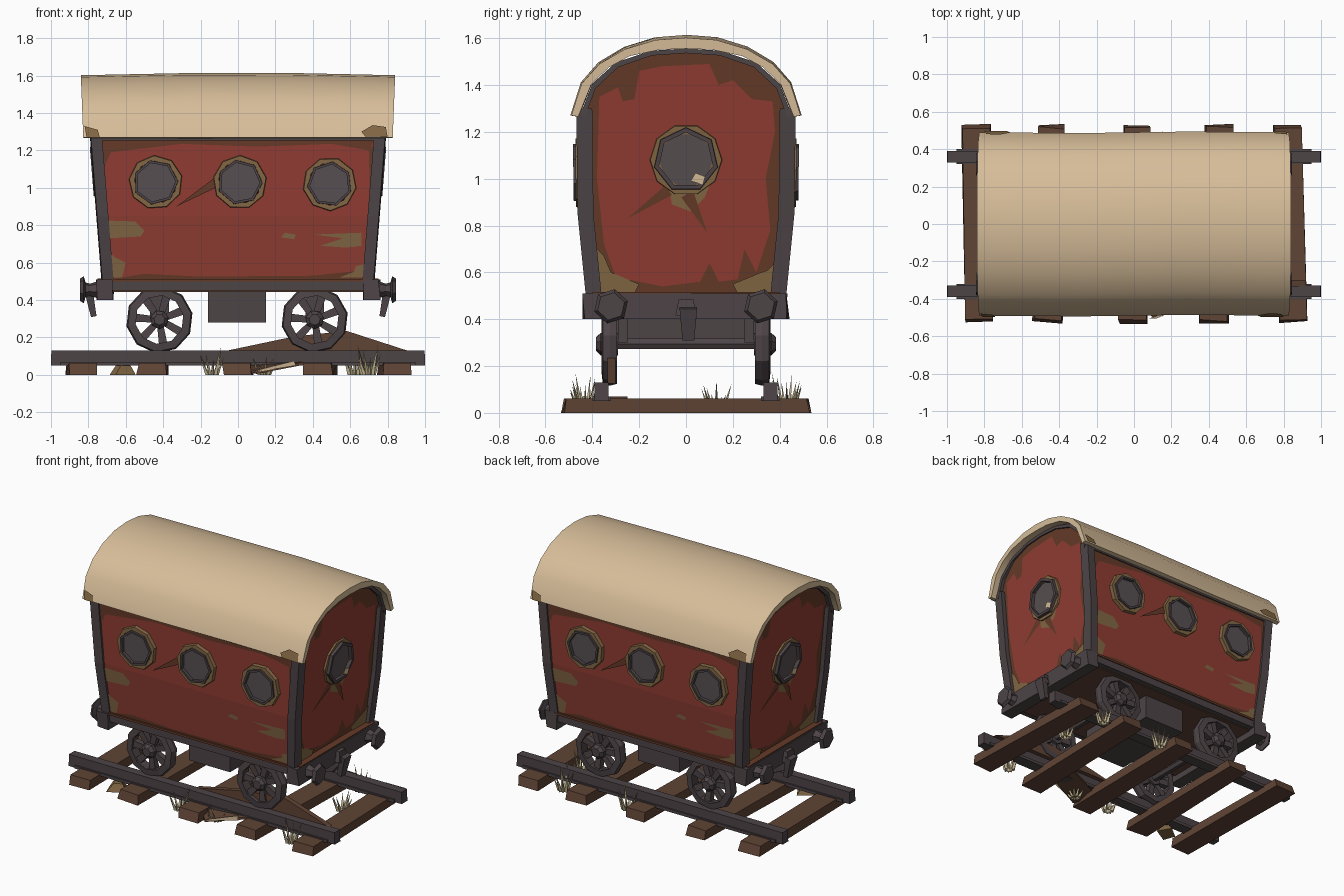
import bpy, bmesh, math, random
from mathutils import Vector, Matrix

random.seed(4)
if "Cube" in bpy.data.objects:
    bpy.data.objects.remove(bpy.data.objects["Cube"])


def material(name, r, g, b):
    m = bpy.data.materials.new(name)
    m.use_nodes = True
    m.diffuse_color = (r, g, b, 1)
    m.node_tree.nodes["Principled BSDF"].inputs["Base Color"].default_value = (r, g, b, 1)
    return m


RED = material("red paint", .28, .046, .032)
RUST = material("rust brown", .13, .042, .021)
TAN = material("bare tan wood", .225, .135, .058)
DARK = material("dark iron", .075, .058, .062)
GLASS = material("dusky glass", .095, .078, .082)
WOOD = material("sleeper wood", .115, .057, .035)
CREAM = material("cream canvas", .68, .51, .32)
GRASS = material("dry grass", .50, .42, .25)


def add(name, verts, faces, *mats):
    me = bpy.data.meshes.new(name)
    me.from_pydata([tuple(v) for v in verts], [], faces)
    for m in mats:
        me.materials.append(m)
    ob = bpy.data.objects.new(name, me)
    bpy.context.collection.objects.link(ob)
    return ob


def loft(name, rings, *mats, loop=False):
    """Skin closed rings; cap the ends, or join last to first."""
    n, k = len(rings[0]), len(rings)
    faces = []
    for a in range(k if loop else k - 1):
        b = (a + 1) % k
        for i in range(n):
            j = (i + 1) % n
            faces.append((a * n + i, a * n + j, b * n + j, b * n + i))
    if not loop:
        faces += [tuple(range(n)), tuple(range((k - 1) * n, k * n))]
    ob = add(name, [v for r in rings for v in r], faces, *mats)
    bm = bmesh.new()
    bm.from_mesh(ob.data)
    bmesh.ops.recalc_face_normals(bm, faces=bm.faces)
    bm.to_mesh(ob.data)
    bm.free()
    return ob


def box(name, centre, size, mat, turn=0, axis='Z', taper=1, jitter=0):
    rot = Matrix.Rotation(turn, 3, axis)
    rings = []
    for z, t in ((-.5, 1), (.5, taper)):
        rings.append([Vector(centre) + rot @ Vector((x * size[0] * t, y * size[1] * t, z * size[2]))
                      + Vector((random.uniform(-jitter, jitter), random.uniform(-jitter, jitter), 0))
                      for x, y in ((-.5, -.5), (.5, -.5), (.5, .5), (-.5, .5))])
    return loft(name, rings, mat)


def circle(r, n, phase=0):
    return [(r * math.cos(2 * math.pi * i / n + phase), r * math.sin(2 * math.pi * i / n + phase))
            for i in range(n)]


# Wall shape: half depth and half length at a height
def hy(z):
    return .41 + .1 * (z - .5) if z < .85 else .445 + .012 * (z - .85)


def hx(z):
    return .70 + .08 * (z - .5)


def side(s):
    return lambda u, z, d: (s * u, -s * (hy(z) + d), z)


def end(s):
    return lambda u, z, d: (s * (hx(z) + d), s * u, z)


def eave(s):
    return lambda u, z, d: (s * u, -s * (.495 - .33 * (z - 1.27) + d), z)


def patch(name, place, pts, mat, d=.004):
    return add(name, [place(u, z, d) for u, z in pts], [tuple(range(len(pts)))], mat)


def ring(name, place, u0, z0, outer, inner, depth, n, mat, phase=0):
    rings = [[place(u0 + u, z0 + z, d) for u, z in circle(r, n, phase)]
             for r, d in ((outer, -.01), (outer * .97, depth), (inner, depth), (inner, -.01))]
    return loft(name, rings, mat, loop=True)


# Carriage body with arched ends
half = [(.41, .5), (.445, .85), (.45, 1.27), (.40, 1.40), (.30, 1.49), (.15, 1.54)]
arch = half + [(0, 1.55)] + [(-y, z) for y, z in reversed(half)]
body = loft("carriage_body", [[(s * hx(z), y, z) for y, z in arch] for s in (-1, 1)], RED, RUST)
for f in body.data.polygons:
    f.material_index = int(abs(f.normal.x) > .7)

# Bowed canvas roof
outer = [(.49, 1.27), (.445, 1.41), (.37, 1.495), (.26, 1.56), (.13, 1.6)]
inner = [(.46, 1.265), (.405, 1.405), (.33, 1.48), (.24, 1.53), (.11, 1.558)]


def mirrored(pts, top):
    return pts + [(0, top)] + [(-y, z) for y, z in reversed(pts)]


section = mirrored(outer, 1.61) + mirrored(inner, 1.562)[::-1]
stations = ((-.84, -.008, 0), (-.29, .003, -.004), (.28, .004, .004), (.84, -.008, 0))
roof = loft("roof", [[(x * (.985 + .045 * (z - 1.27)), y + dy, z + lift * (z - 1.27) * 3)
                      for y, z in section] for x, lift, dy in stations], CREAM)
bpy.ops.object.select_all(action='DESELECT')
bpy.context.view_layer.objects.active = roof
roof.select_set(True)
bpy.ops.object.shade_smooth_by_angle(angle=math.radians(32))

# Corner posts and trim under the eaves
for sx in (-1, 1):
    for sy in (-1, 1):
        rings = []
        for z in (.49, .85, 1.3):
            x, y = hx(z), hy(z)
            rings.append([(sx * (x + a), sy * (y + b), z)
                          for a, b in ((-.035, -.05), (.03, -.05), (.025, .018), (-.035, .014))])
        loft("corner_post", rings, DARK)
    box("eave_trim", (0, sx * .452, 1.265), (1.52, .02, .022), DARK)
    rim = [[(sx * (hx(1.5) + d), y * w, z + dz) for y, z in half[2:] + [(0, 1.55)]
            + [(-y, z) for y, z in reversed(half[2:])]]
           for d, w, dz in ((-.01, 1, .006), (.012, 1, .006), (.012, .965, -.014), (-.01, .965, -.014))]
    n = len(rim[0])
    loft("end_arch_trim", [[r[i] for r in rim] for i in range(n)], DARK)

# Worn paint and windows, repeated on the opposite wall by a half turn
red_panel = [(-.3, .58), (-.1, .54), (.06, .56), (.1, .64), (.14, .56), (.22, .57), (.25, .7),
             (.3, .6), (.36, .78), (.34, 1), (.38, 1.2), (.37, 1.33), (.28, 1.34), (.2, 1.42),
             (.14, 1.4), (.1, 1.49), (-.1, 1.48), (-.2, 1.46), (-.22, 1.34), (-.27, 1.33),
             (-.29, 1.39), (-.37, 1.35), (-.38, 1), (-.35, .72)]
for s in (1, -1):
    wall, gable, hem = side(s), end(s), eave(s)
    # Long wall: rust edges, then bare wood
    patch("top_rust", wall, [(-.72, 1.1), (-.68, 1.19), (-.3, 1.235), (.1, 1.22), (.5, 1.235),
                             (.7, 1.2), (.73, 1.26), (-.73, 1.26)], RUST)
    patch("edge_rust", wall, [(.715, .9), (.73, 1.22), (.7, 1.22), (.705, .9)], RUST)
    patch("sill_rust", wall, [(-.69, .51), (.69, .51), (.68, .56), (.4, .53), (-.2, .525), (-.5, .54)], RUST)
    patch("bare_patch", wall, [(-.69, .73), (-.52, .74), (-.5, .77), (-.55, .82), (-.7, .825)], TAN, .006)
    patch("bare_corner", wall, [(-.69, .52), (-.62, .52), (-.6, .6), (-.66, .63), (-.71, .67)], TAN, .006)
    patch("bare_patch", wall, [(.44, .69), (.58, .68), (.66, .69), (.66, .76), (.4, .75), (.56, .73)], TAN, .006)
    patch("bare_corner", wall, [(.54, .52), (.69, .52), (.7, .6), (.63, .58), (.62, .55)], TAN, .006)
    patch("bare_chip", wall, [(.23, .735), (.3, .725), (.31, .75), (.25, .76)], TAN, .006)
    patch("wall_crack", wall, [(-.33, .9), (-.12, 1), (-.13, 1.05)], RUST, .01)
    for x, z in ((-.44, 1.03), (.01, 1.03), (.49, 1.02)):
        phase = random.uniform(0, 1)
        ring("window_surround", wall, x, z, .146, .114, .024, 9, TAN, phase)
        ring("window_frame", wall, x, z, .124, .106, .034, 7, DARK, phase)
        patch("window_glass", wall, [(x + u, z + v) for u, v in circle(.112, 7, phase)], GLASS, .012)
    # End wall: red over rust, bare corners, one window
    patch("end_paint", gable, red_panel, RED)
    for m, h in ((-1, .72), (1, .66)):
        pts = [(m * .4, .51), (m * .4, h), (m * .35, h - .05), (m * .32, .6), (m * .2, .55), (m * .22, .51)]
        patch("end_bare_corner", gable, pts[::-1] if m > 0 else pts[::-1][::-1], TAN, .007)
    patch("end_drip", gable, [(-.07, .95), (-.06, .89), (.02, .86), (.08, .92), (.1, .97)], TAN, .007)
    patch("end_crack", gable, [(-.25, .83), (-.06, .93), (-.09, .97)], RUST, .009)
    patch("end_crack", gable, [(.09, .77), (.03, .95), (-.02, .92)], RUST, .009)
    ring("end_window_surround", gable, 0, 1.08, .157, .115, .016, 10, TAN)
    ring("end_window_frame", gable, 0, 1.08, .142, .118, .035, 7, DARK, math.pi / 2)
    patch("end_window_glass", gable, [(u, 1.08 + v) for u, v in circle(.125, 7, math.pi / 2)], GLASS, .011)
    patch("broken_pane", gable, [(.02, .99), (.07, .975), (.08, 1.01), (.04, 1.025)], CREAM, .036)
    # Roof hem stains
    patch("roof_stain", hem, [(-.81, 1.272), (-.74, 1.272), (-.75, 1.31), (-.82, 1.33)], TAN)
    patch("roof_stain", hem, [(.66, 1.3), (.68, 1.275), (.8, 1.272), (.79, 1.325), (.72, 1.335)], TAN)

# Chassis, end beams, buffers and couplings
box("chassis", (0, 0, .48), (1.42, .84, .06), DARK)
box("floor_underside", (0, 0, .447), (1.36, .76, .008), WOOD)
box("underfloor_box", (-.005, 0, .365), (.31, .6, .17), DARK)
for s in (-1, 1):
    box("end_beam", (s * .71, 0, .455), (.09, .87, .11), DARK, jitter=.008)
    box("beam_cap", (s * .715, 0, .512), (.07, .8, .008), RUST)
    box("sill_strip", (0, s * .421, .505), (1.4, .012, .014), RUST)
    for y in (-.32, .32):
        stem = ((.74, .05), (.79, .033), (.815, .04), (.825, .075), (.845, .06))
        loft("buffer", [[(s * x, y + a, .455 + b) for a, b in circle(r, 6, .3)] for x, r in stem], DARK)
    box("coupling_block", (s * .765, 0, .45), (.06, .09, .07), DARK, taper=.7)
    box("coupling_hook", (s * .785, .01, .38), (.03, .05, .14), DARK, turn=s * .2, axis='Y', taper=1.5)

# Spoked wheels and axles
for x in (-.42, .41):
    loft("axle", [[(x + a, y, .295 + b) for a, b in circle(.025, 6)] for y in (-.38, .38)], DARK)
    for s in (-1, 1):
        def at(r, y, n=10):
            return [(x + a, s * y, .295 + b) for a, b in circle(r, n, .2)]
        loft("wheel_rim", [at(.172, .295), at(.18, .325), at(.172, .355), at(.13, .36), at(.13, .295)],
             DARK, loop=True)
        loft("wheel_hub", [at(.05, .29, 7), at(.05, .365, 7), at(.03, .385, 7)], DARK)
        for i in range(7):
            t = 2 * math.pi * i / 7 + .3
            box("wheel_spoke", (x + .09 * math.sin(t), s * .325, .295 + .09 * math.cos(t)),
                (.035, .035, .1), DARK, turn=t, axis='Y', taper=1.3)
        box("axle_hanger", (x, s * .27, .38), (.1, .04, .16), DARK)

# Track
for s in (-1, 1):
    box("rail", (0, s * .36, .09), (2, .06, .08), DARK, taper=.998)
    box("rail_foot", (0, s * .36, .06), (1.9, .08, .02), DARK)
for x in (-.84, -.45, .005, .44, .835):
    box("sleeper", (x, random.uniform(-.006, .006), .031), (.15, 1.06, .062), WOOD,
        turn=random.uniform(-.035, .035), taper=.97, jitter=.008)

# Broken plank leaning by the front rail
plank = [(-.08, .125), (.92, .125), (.58, .235), (.3, .205)]
loft("broken_plank", [[(x, y, z) for x, z in plank] for y in (-.335, -.30)], WOOD)
loft("fallen_board", [[(-.02, -.38, z), (.1, -.5, z - .03), (.36, -.4, z + .02), (.3, -.25, z + .02)]
                      for z in (.035, .05)], WOOD)
add("board_split", [(.08, -.505, .012), (.31, -.44, .05), (.3, -.43, .075), (.12, -.505, .03)],
    [(0, 1, 2, 3)], CREAM)
box("stone", (-.62, -.41, .025), (.11, .1, .05), TAN, turn=.5, taper=.5, jitter=.01)

# Grass tufts
for x, y, h in ((-.14, -.43, .16), (.14, -.43, .1), (.7, -.43, .17), (.69, .13, .14),
                (.62, .43, .18), (.14, .43, .15)):
    verts, faces = [], []
    for i in range(9):
        t = 2 * math.pi * i / 9
        c = Vector((x + .025 * math.cos(t), y + .025 * math.sin(t), 0))
        verts += [c + Vector((a, b, 0)) for a, b in circle(.012, 3, t)]
        verts.append(c + Vector((.04 * math.cos(t), .04 * math.sin(t), h * random.uniform(.5, 1))))
        k = 4 * i
        faces += [(k, k + 1, k + 3), (k + 1, k + 2, k + 3), (k + 2, k, k + 3)]
    add("grass_tuft", verts, faces, GRASS)
